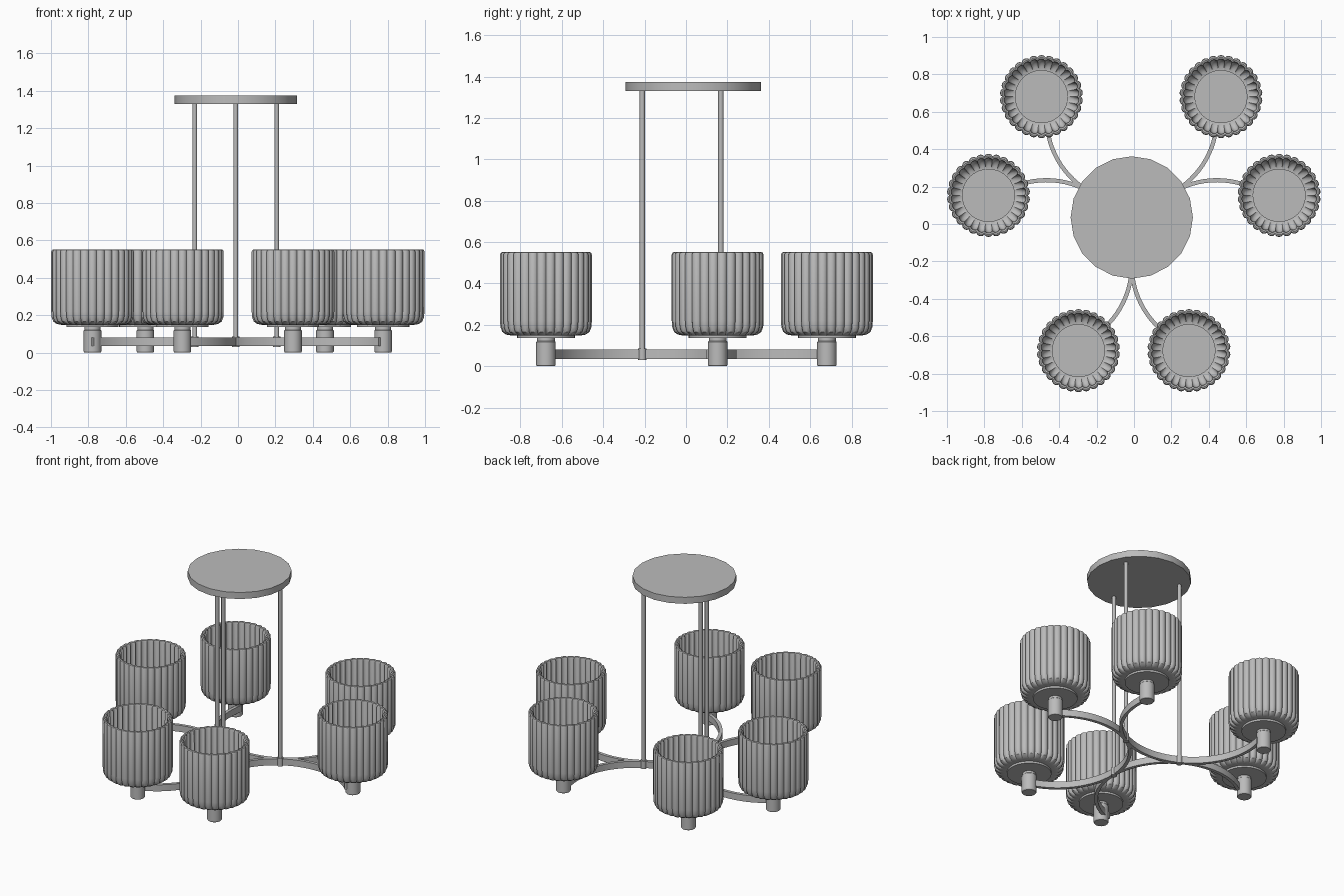
import bpy, bmesh, math
from mathutils import Vector

if "Cube" in bpy.data.objects:
    bpy.data.objects.remove(bpy.data.objects["Cube"], do_unlink=True)

grey = bpy.data.materials.new("satin_grey")
grey.use_nodes = True
COLOUR = (0.5, 0.5, 0.5, 1)
grey.diffuse_color = COLOUR
grey.node_tree.nodes["Principled BSDF"].inputs["Base Color"].default_value = COLOUR

CENTRE = Vector((-0.012, 0.042))
RIBS, STEPS = 30, 6


def finish(name, bm, smooth=True):
    bmesh.ops.recalc_face_normals(bm, faces=bm.faces)
    mesh = bpy.data.meshes.new(name)
    bm.to_mesh(mesh)
    bm.free()
    mesh.materials.append(grey)
    obj = bpy.data.objects.new(name, mesh)
    bpy.context.collection.objects.link(obj)
    if smooth:
        bpy.ops.object.select_all(action="DESELECT")
        obj.select_set(True)
        bpy.context.view_layer.objects.active = obj
        bpy.ops.object.shade_smooth_by_angle(angle=math.radians(32))
    return obj


def lathe(name, profile, count, at=(0, 0), flute=lambda a: 0):
    """Turn (radius, height, flute depth) points about a vertical axis."""
    bm = bmesh.new()
    rings = []
    for r, z, depth in profile:
        ring = []
        for i in range(count):
            a = math.tau * i / count
            rr = r - depth * flute(i)
            ring.append(bm.verts.new((at[0] + rr * math.cos(a), at[1] + rr * math.sin(a), z)))
        rings.append(ring)
    for low, high in zip(rings, rings[1:]):
        for i in range(count):
            j = (i + 1) % count
            bm.faces.new((low[i], low[j], high[j], high[i]))
    bm.faces.new(rings[0])
    bm.faces.new(rings[-1])
    return finish(name, bm)


def cylinder(name, at, r, z0, z1, count=24):
    return lathe(name, [(r, z0, 0), (r, z1, 0)], count, at)


def rib_groove(i):
    # Rounded ribs meeting in narrow creases
    return 1 - math.sin(math.pi * (i % STEPS) / STEPS) ** 0.6


# Ceiling plate
cylinder("ceiling_plate", (-0.012, 0.035), 0.327, 1.33, 1.375, 20)

# Three hanging rods with a small nut under each
for k in range(3):
    a = math.radians(-90 + 120 * k)
    spot = CENTRE + 0.253 * Vector((math.cos(a), math.sin(a)))
    cylinder(f"hanging_rod_{k + 1}", spot, 0.013, 0.045, 1.335, 12)
    cylinder(f"rod_nut_{k + 1}", spot, 0.02, 0.03, 0.085, 12)

# Three curved flat arms, touching each other at the rods
RADIUS = 0.455
OFFSET = RADIUS / math.cos(math.radians(30))
for k in range(3):
    out = math.radians(90 + 120 * k)
    mid = CENTRE + OFFSET * Vector((math.cos(out), math.sin(out)))
    bm = bmesh.new()
    sections = []
    for i in range(49):
        a = out + math.pi + math.radians(-104 + 208 * i / 48)
        sections.append([bm.verts.new((mid.x + r * math.cos(a), mid.y + r * math.sin(a), z))
                         for r, z in ((RADIUS - 0.011, 0.035), (RADIUS + 0.011, 0.035),
                                      (RADIUS + 0.011, 0.08), (RADIUS - 0.011, 0.08))])
    for s, t in zip(sections, sections[1:]):
        for i in range(4):
            j = (i + 1) % 4
            bm.faces.new((s[i], s[j], t[j], t[i]))
    bm.faces.new(sections[0])
    bm.faces.new(sections[-1])
    finish(f"curved_arm_{k + 1}", bm)

# Ribbed open cup: outside from the base up, over the rim, down inside
SHADE = [(0.13, 0.15, 0), (0.165, 0.148, 0.004), (0.192, 0.153, 0.01),
         (0.211, 0.166, 0.013), (0.22, 0.19, 0.013), (0.222, 0.22, 0.012),
         (0.222, 0.54, 0.012), (0.218, 0.549, 0.01), (0.21, 0.552, 0.008),
         (0.202, 0.549, 0.009), (0.199, 0.54, 0.011), (0.199, 0.22, 0.012),
         (0.194, 0.195, 0.014), (0.18, 0.178, 0.014), (0.16, 0.168, 0.008),
         (0.135, 0.166, 0)]

# Six lamps: stem, collar, base disc, shade and floor disc
LAMPS = [(-0.778, 0.153), (0.776, 0.153), (-0.495, 0.681),
         (0.465, 0.681), (-0.297, -0.677), (0.294, -0.677)]
for n, at in enumerate(LAMPS, 1):
    lathe(f"lamp_stem_{n}", [(0.043, 0, 0), (0.047, 0.006, 0), (0.047, 0.118, 0),
                             (0.043, 0.122, 0), (0.043, 0.14, 0)], 24, at)
    cylinder(f"base_disc_{n}", at, 0.14, 0.136, 0.155, 32)
    lathe(f"ribbed_shade_{n}", SHADE, RIBS * STEPS, at, rib_groove)
    cylinder(f"floor_disc_{n}", at, 0.142, 0.16, 0.175, 32)
